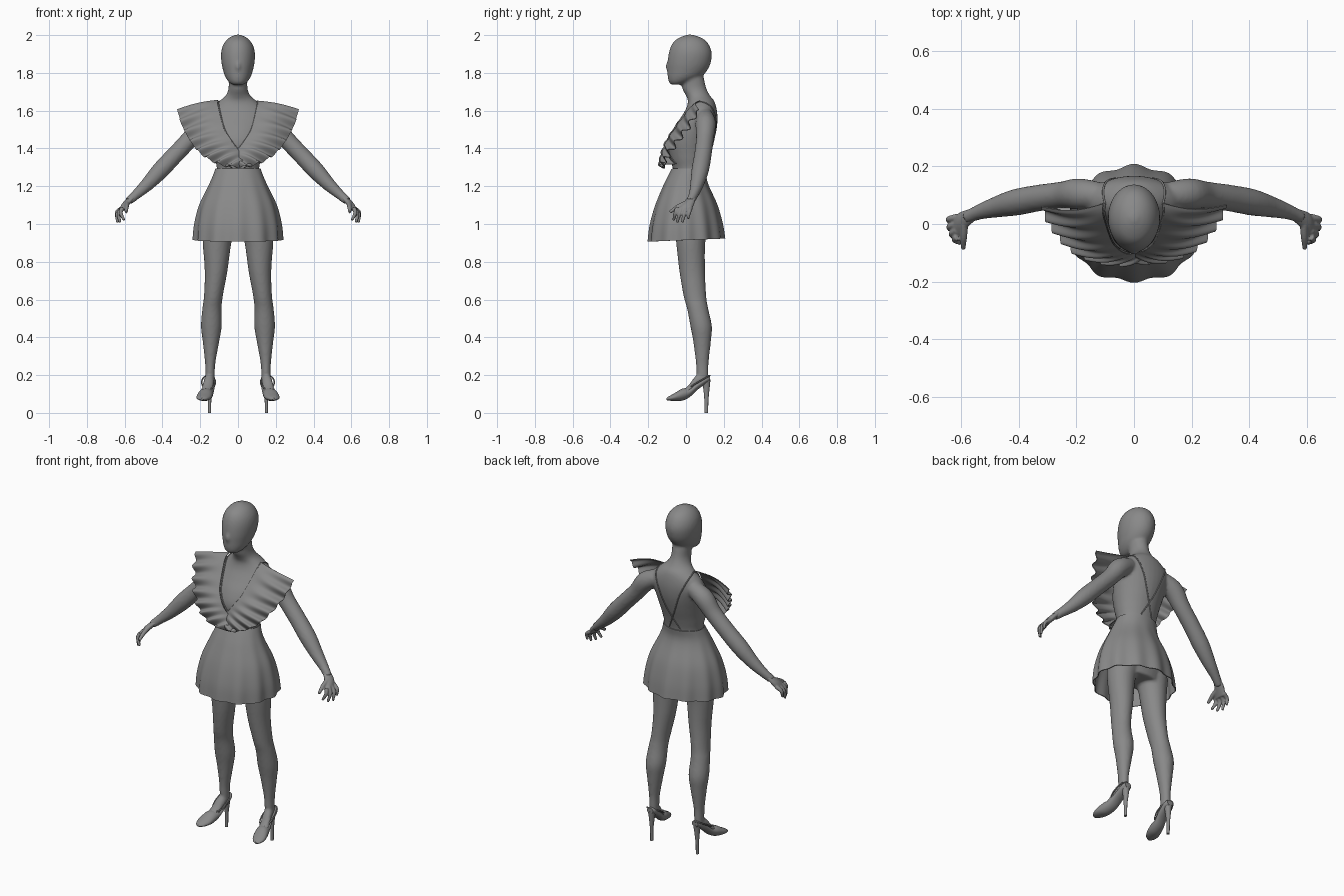
import bpy, bmesh
from math import sin, cos, pi
from mathutils import Vector
from mathutils.bvhtree import BVHTree

if "Cube" in bpy.data.objects:
    bpy.data.objects.remove(bpy.data.objects["Cube"])

grey = bpy.data.materials.new("plain grey")
grey.use_nodes = True
grey.diffuse_color = (0.25, 0.25, 0.25, 1)
grey.node_tree.nodes["Principled BSDF"].inputs["Base Color"].default_value = (0.25, 0.25, 0.25, 1)


def spline(rows, steps=5):
    """Smooth curve through rows of any length."""
    out = []
    for i in range(len(rows) - 1):
        a, b, c, d = (rows[max(0, min(len(rows) - 1, i + k))] for k in (-1, 0, 1, 2))
        for s in range(steps):
            t = s / steps
            out.append([q + 0.5 * t * (r - p + t * (2 * p - 5 * q + 4 * r - e + t * (3 * (q - r) + e - p)))
                        for p, q, r, e in zip(a, b, c, d)])
    return out + [list(rows[-1])]


def skin(bm, rings, closed=True, caps=True):
    """Bridge rings of points into faces."""
    vs = [[bm.verts.new(p) for p in ring] for ring in rings]
    n = len(vs[0])
    for lo, hi in zip(vs, vs[1:]):
        for j in range(n if closed else n - 1):
            k = (j + 1) % n
            bm.faces.new((lo[j], lo[k], hi[k], hi[j]))
    if caps:
        bm.faces.new(vs[0][::-1])
        bm.faces.new(vs[-1])


def loft(bm, rows, frame="Z", side=1, n=24):
    """Elliptic rings (x, y, z, ra, rb), level, upright or square to the path."""
    rows = spline(rows)
    rings = []
    for i, (x, y, z, ra, rb) in enumerate(rows):
        u, v = Vector((1, 0, 0)), Vector((0, 1, 0))
        if frame == "Y":
            v = Vector((0, 0, 1))
        elif frame == "path":
            a, b = rows[max(i - 1, 0)], rows[min(i + 1, len(rows) - 1)]
            t = (Vector(b[:3]) - Vector(a[:3])).normalized()
            u = t.cross(v if abs(t.y) < 0.8 else Vector((0, 0, 1))).normalized()
            v = t.cross(u)
        ring = [Vector((x, y, z)) + u * ra * cos(2 * pi * j / n) + v * rb * sin(2 * pi * j / n) for j in range(n)]
        rings.append([(p.x * side, p.y, p.z) for p in ring])
    skin(bm, rings)


def tube(bm, pts, radii, side=1, n=12):
    loft(bm, [(*p, r, r) for p, r in zip(pts, radii)], "path", side, n)


def depth_rows(rows):
    """(z, half width, front y, back y) to ring rows."""
    return [(0, (f + b) / 2, z, w, (b - f) / 2) for z, w, f, b in rows]


def make(bm, name, voxel=0, smooth=0, thick=0):
    bmesh.ops.recalc_face_normals(bm, faces=bm.faces)
    me = bpy.data.meshes.new(name)
    bm.to_mesh(me)
    bm.free()
    ob = bpy.data.objects.new(name, me)
    bpy.context.collection.objects.link(ob)
    if voxel:
        m = ob.modifiers.new("blend", "REMESH")
        m.mode, m.voxel_size = "VOXEL", voxel
        m = ob.modifiers.new("soften", "SMOOTH")
        m.factor, m.iterations = 0.5, smooth
    if thick:
        m = ob.modifiers.new("cloth", "SOLIDIFY")
        m.thickness = thick
    if ob.modifiers:
        dg = bpy.context.evaluated_depsgraph_get()
        me = bpy.data.meshes.new_from_object(ob.evaluated_get(dg))
        ob.modifiers.clear()
        ob.data = me
    me.materials.clear()
    me.materials.append(grey)
    for p in me.polygons:
        p.use_smooth = True
    bpy.ops.object.select_all(action="DESELECT")
    ob.select_set(True)
    bpy.context.view_layer.objects.active = ob
    bpy.ops.object.shade_smooth_by_angle(angle=0.8)
    return ob


# Body: torso with neck, head, nose, arms, legs and feet blended together
bm = bmesh.new()
loft(bm, depth_rows([
    (.93, .15, -.05, .11), (1.05, .185, -.1, .14), (1.15, .15, -.09, .12), (1.27, .113, -.068, .106),
    (1.35, .123, -.085, .12), (1.43, .14, -.095, .145), (1.5, .155, -.07, .162), (1.56, .165, -.03, .167),
    (1.61, .145, 0, .162), (1.65, .1, .01, .15), (1.68, .065, 0, .127), (1.72, .05, -.02, .107),
    (1.78, .05, -.022, .093), (1.83, .045, -.01, .08)]), n=32)
loft(bm, depth_rows([
    (1.738, .032, -.08, -.025), (1.755, .052, -.092, .03), (1.78, .068, -.097, .08), (1.81, .078, -.098, .11),
    (1.85, .087, -.098, .13), (1.9, .09, -.092, .137), (1.94, .082, -.08, .126), (1.97, .064, -.06, .105),
    (1.99, .04, -.027, .072), (2.003, .008, .01, .03)]), n=32)
tube(bm, [(0, -.088, 1.87), (0, -.095, 1.835), (0, -.09, 1.81)], (.006, .013, .01))
for s in (1, -1):
    tube(bm, [(.12, .1, 1.57), (.19, .104, 1.53), (.25, .1, 1.455), (.33, .09, 1.37), (.41, .075, 1.285),
              (.48, .058, 1.21), (.54, .04, 1.155), (.58, .022, 1.12)],
         (.045, .054, .047, .046, .046, .036, .026, .022), s, 20)
    loft(bm, [(.1, .03, .98, .088, .09), (.111, .025, .9, .076, .077), (.116, .033, .75, .06, .068),
              (.13, .047, .62, .05, .06), (.138, .062, .55, .051, .056), (.141, .08, .46, .055, .057),
              (.143, .085, .38, .044, .047), (.147, .086, .27, .028, .034), (.148, .087, .21, .025, .032),
              (.148, .088, .16, .025, .03)], side=s)
    loft(bm, [(.148, .105, .185, .022, .02), (.154, .055, .165, .027, .033), (.164, .015, .122, .03, .027),
              (.172, -.03, .09, .03, .02)], "Y", s)
body = make(bm, "body", .008, 4)

# Hands: palm, four fingers and thumb
for s, label in ((1, "left"), (-1, "right")):
    bm = bmesh.new()
    loft(bm, [(.56, .032, 1.142, .02, .022), (.592, .012, 1.108, .022, .032), (.618, -.014, 1.07, .014, .042)], side=s)
    for k, tip in enumerate([(.602, -.066, 1.02), (.624, -.047, 1.008), (.638, -.02, 1.008), (.642, .01, 1.028)]):
        root = Vector((.612, -.045 + .023 * k, 1.085))
        mid = (root + Vector(tip)) / 2 + Vector((.014, 0, .006))
        tube(bm, [root, mid, tip], (.012, .0105, .007), s)
    tube(bm, [(.588, .0, 1.11), (.59, -.045, 1.09), (.592, -.085, 1.062)], (.014, .012, .008), s)
    make(bm, label + "_hand", .004, 2)

# High heeled shoes
for s, label in ((1, "left"), (-1, "right")):
    bm = bmesh.new()
    profile = [(.128, .148, .02, .168, .2), (.108, .149, .029, .155, .198), (.06, .154, .032, .122, .165),
               (.02, .163, .034, .084, .135), (-.02, .172, .039, .065, .128), (-.06, .181, .039, .063, .105),
               (-.09, .187, .026, .065, .088), (-.104, .19, .008, .068, .078)]
    loft(bm, [(x, y, (lo + hi) / 2, w, (hi - lo) / 2) for y, x, w, lo, hi in profile], "Y", s)
    make(bm, label + "_shoe")
    bm = bmesh.new()
    loft(bm, [(.15, .107, 0, .008, .01), (.15, .108, .07, .009, .011), (.149, .108, .14, .016, .018),
              (.149, .106, .178, .024, .024)], side=s, n=16)
    make(bm, label + "_heel")
    bm = bmesh.new()
    hoop = [(.156 + .036 * cos(a), .064 + .062 * sin(a), .162 + .036 * sin(a))
            for a in (2 * pi * k / 16 for k in range(17))]
    tube(bm, hoop, [.004] * 17, s, 8)
    make(bm, label + "_shoe_rim")

# Fluted skirt with an open hem, slightly raised at the back
bm = bmesh.new()
rings = []
for x, y, z, w, d in spline(depth_rows([
        (1.295, .119, -.074, .112), (1.25, .135, -.098, .108), (1.2, .157, -.122, .12), (1.1, .203, -.163, .162),
        (1, .227, -.19, .188), (.915, .234, -.2, .2)])):
    drop = (1.295 - z) / .38
    ring = []
    for j in range(120):
        a = 2 * pi * j / 120
        f = 1 + .03 * drop * cos(12 * a) + .012 * drop * sin(5 * a)
        ring.append((w * f * cos(a), y + d * f * sin(a), z + .008 * drop * sin(a)))
    rings.append(ring)
skin(bm, rings, caps=False)
make(bm, "skirt", thick=.005)

# Straps and ruffles follow the body surface
tree = BVHTree.FromObject(body, bpy.context.evaluated_depsgraph_get())


def on_body(p, lift):
    loc, normal, *_ = tree.find_nearest(Vector(p))
    return loc + normal * lift


neckline = [(.108, .07, 1.66), (.1, 0, 1.6), (.07, -.05, 1.5), (.035, -.09, 1.44), (0, -.1, 1.395),
            (-.05, -.1, 1.35), (-.1, -.08, 1.31)]
back_line = [(.108, .07, 1.66), (.1, .14, 1.61), (.07, .17, 1.53), (.035, .16, 1.44), (0, .14, 1.37), (-.04, .12, 1.3)]
outer = [(.322, .066, 1.608), (.3, .02, 1.53), (.262, -.035, 1.455), (.21, -.085, 1.385), (.14, -.115, 1.335),
         (.05, -.13, 1.305), (-.07, -.12, 1.3)]

for s, label in ((1, "left"), (-1, "right")):
    for line, part in ((neckline, "front_strap"), (back_line, "back_strap")):
        bm = bmesh.new()
        pts = [on_body(p, .001) for p in spline(line)]
        tube(bm, pts, [.0035] * len(pts), s, 8)
        make(bm, f"{label}_{part}")
    bm = bmesh.new()
    lift = .005 if s == 1 else .011
    inner_pts, outer_pts = spline(neckline, 20), spline(outer, 20)
    rings = []
    for i, (a, b) in enumerate(zip(inner_pts, outer_pts)):
        u = i / (len(inner_pts) - 1)
        a, b = on_body(a, lift), Vector(b)
        wave = sin(2 * pi * 8.5 * u) * min(1, 8 * u)
        ring = []
        for k in range(13):
            v = k / 12
            p = a.lerp(b, v) + Vector((.25, -.8, .5)) * wave * .016 * v ** 1.3
            p += Vector((0, -.018, .008)) * sin(pi * v)
            ring.append((p.x * s, p.y - (lift - .005) * v, p.z))
        rings.append(ring)
    skin(bm, rings, closed=False, caps=False)
    make(bm, label + "_ruffle", thick=.004)
